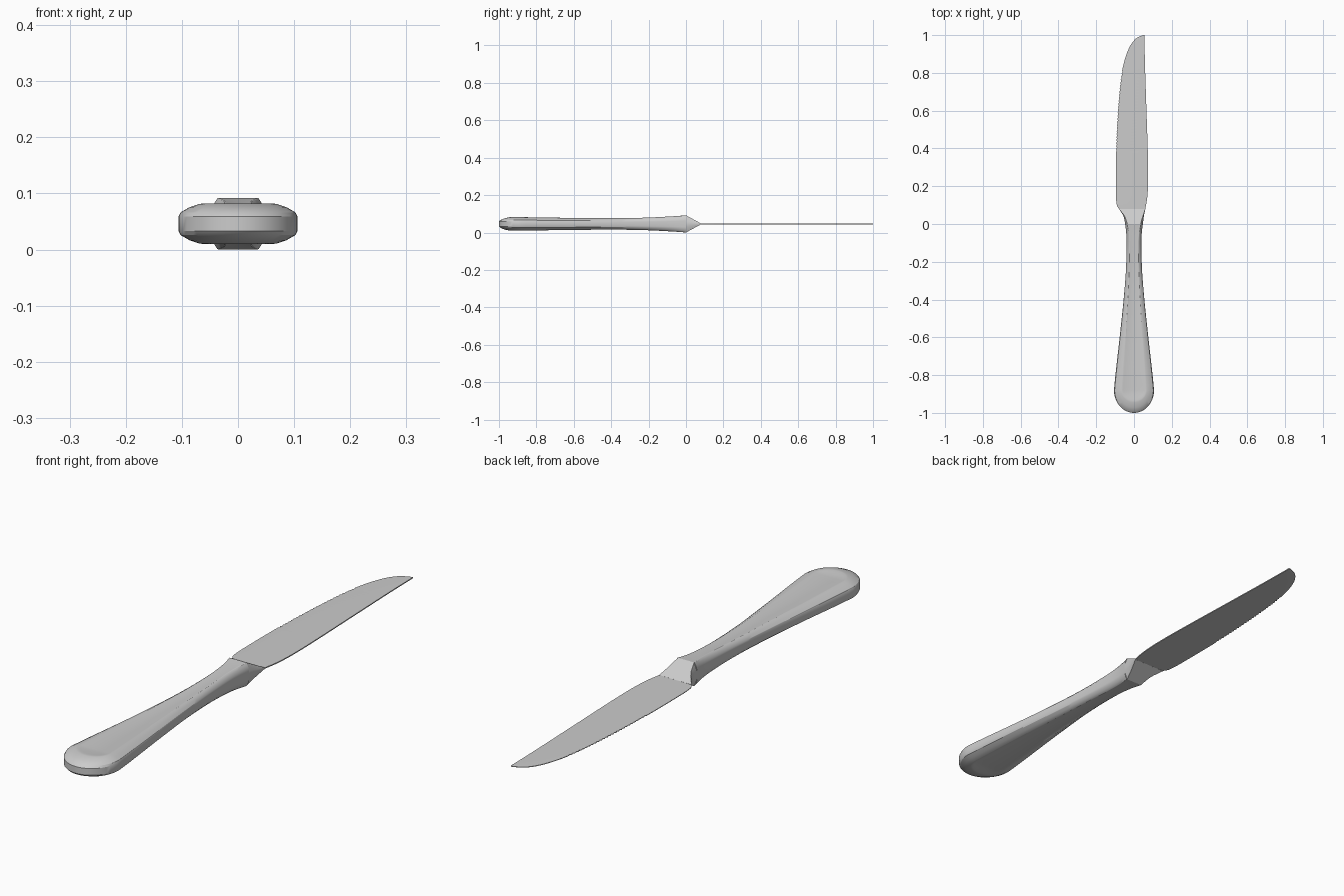
import bpy, bmesh, math

if "Cube" in bpy.data.objects:
    bpy.data.objects.remove(bpy.data.objects["Cube"])

ZC = 0.046  # mid-plane of the knife

steel = bpy.data.materials.new("steel grey")
steel.diffuse_color = (0.6, 0.6, 0.6, 1)
steel.use_nodes = True
steel.node_tree.nodes["Principled BSDF"].inputs["Base Color"].default_value = steel.diffuse_color


def curve(tab, y):
    """Smooth (Catmull-Rom style) interpolation through (y, value) pairs."""
    n = len(tab)
    if y <= tab[0][0]:
        return tab[0][1]
    for i in range(n - 1):
        (y0, a), (y1, b) = tab[i], tab[i + 1]
        if y <= y1:
            d = (b - a) / (y1 - y0)
            m0 = (b - tab[i-1][1]) / (y1 - tab[i-1][0]) if i else d
            m1 = (tab[i+2][1] - a) / (tab[i+2][0] - y0) if i < n - 2 else d
            t, s = (y - y0) / (y1 - y0), y1 - y0
            return (a * (2*t**3 - 3*t*t + 1) + b * (3*t*t - 2*t**3)
                    + s * m0 * (t**3 - 2*t*t + t) + s * m1 * (t**3 - t*t))
    return tab[-1][1]


def loft(name, rings, angle):
    """Skin a list of equal-length closed rings, with both ends capped."""
    bm = bmesh.new()
    vs = [[bm.verts.new(p) for p in r] for r in rings]
    for a, b in zip(vs, vs[1:]):
        for j in range(len(a)):
            k = (j + 1) % len(a)
            bm.faces.new((a[j], a[k], b[k], b[j]))
    bm.faces.new(vs[0][::-1])
    bm.faces.new(vs[-1])
    bmesh.ops.remove_doubles(bm, verts=bm.verts, dist=1e-5)
    bmesh.ops.dissolve_degenerate(bm, edges=bm.edges, dist=1e-6)
    bmesh.ops.recalc_face_normals(bm, faces=bm.faces)
    me = bpy.data.meshes.new(name)
    bm.to_mesh(me)
    bm.free()
    ob = bpy.data.objects.new(name, me)
    bpy.context.collection.objects.link(ob)
    me.materials.append(steel)
    bpy.ops.object.select_all(action='DESELECT')
    ob.select_set(True)
    bpy.context.view_layer.objects.active = ob
    bpy.ops.object.shade_smooth_by_angle(angle=math.radians(angle))
    return ob


# Handle: outer width, flat panel width and half height along its length
WIDTH = [(-.88, .106), (-.8, .0985), (-.6, .076), (-.4, .055), (-.25, .043),
         (-.12, .039), (-.05, .041), (0, .047)]
PANEL = [(-.88, .062), (-.6, .044), (-.35, .029), (-.12, .022), (-.05, .026), (0, .035)]
HEIGHT = [(-1, .036), (-.88, .036), (-.6, .032), (-.35, .031), (-.2, .034),
          (-.05, .042), (0, .046)]
# layers from the rim to the panel: share of the way in, height share, end y
LAYERS = [(0, .36, -1.0), (.08, .56, -.993), (.45, .82, -.972),
          (.85, .98, -.945), (1, 1, -.935), (1.13, .95, -.925)]
CAP, BODY, Y0 = 12, 36, -.88


def handle_ring(i):
    quarter = []
    for f, hz, end in LAYERS:
        if i < CAP:  # rounded butt
            a = math.pi / 2 * i / CAP
            y, k = Y0 + (end - Y0) * math.cos(a), math.sin(a)
            yw = Y0
        else:
            y = yw = Y0 * (1 - (i - CAP) / BODY)
            k = 1
        w, p = curve(WIDTH, yw), curve(PANEL, yw)
        if f > 1:  # sunken panel fades out toward the bolster
            hz = 1 - (1 - hz) * min(1, -y / .5)
        quarter.append((k * (w + (p - w) * f), y, hz * curve(HEIGHT, y)))
    top = quarter + [(-x, y, z) for x, y, z in quarter[::-1]]
    return [(x, y, ZC + z) for x, y, z in top] + [(x, y, ZC - z) for x, y, z in top[::-1]]


loft("handle", [handle_ring(i) for i in range(CAP + BODY + 1)], 28)

# Blade outline: serrated cutting edge on the left, spine on the right
EDGE = [(0, -.047), (.04, -.055), (.07, -.073), (.1, -.091), (.2, -.096), (.4, -.095),
        (.55, -.089), (.7, -.078), (.8, -.065), (.88, -.046), (.94, -.022),
        (.975, .003), (.992, .026), (1, .05)]
SPINE = [(0, .047), (.04, .052), (.08, .06), (.14, .07), (.22, .075), (.35, .074),
         (.6, .066), (.85, .058), (1, .055)]


def blade_ring(y, tooth):
    l, r, t = curve(EDGE, y) + tooth, curve(SPINE, y), .002
    return [(l, y, ZC + .0012), (l + (r - l) * .3, y, ZC + t), (r, y, ZC + t),
            (r, y, ZC - t), (l + (r - l) * .3, y, ZC - t), (l, y, ZC - .0012)]


rows = []
for i in range(118):
    y = .06 + i * .008
    rows.append(blade_ring(y, .004 if i % 2 and .38 < y < .82 else 0))
rows += [blade_ring(y, 0) for y in (.997, 1.0)]
loft("blade", rows, 30)


# Bolster: wedge running from the handle mouth down onto the blade
def bolster_ring(y):
    t = y / .08
    l, r = curve(EDGE, y), curve(SPINE, y)
    h = .046 + (.0022 - .046) * t
    s = .36 * h
    inset = .012 * (1 - t)
    return [(l, y, ZC + s), (l + inset, y, ZC + h), (r - inset, y, ZC + h),
            (r, y, ZC + s), (r, y, ZC - s), (r - inset, y, ZC - h),
            (l + inset, y, ZC - h), (l, y, ZC - s)]


loft("bolster", [bolster_ring(.08 * i / 8) for i in range(9)], 30)
